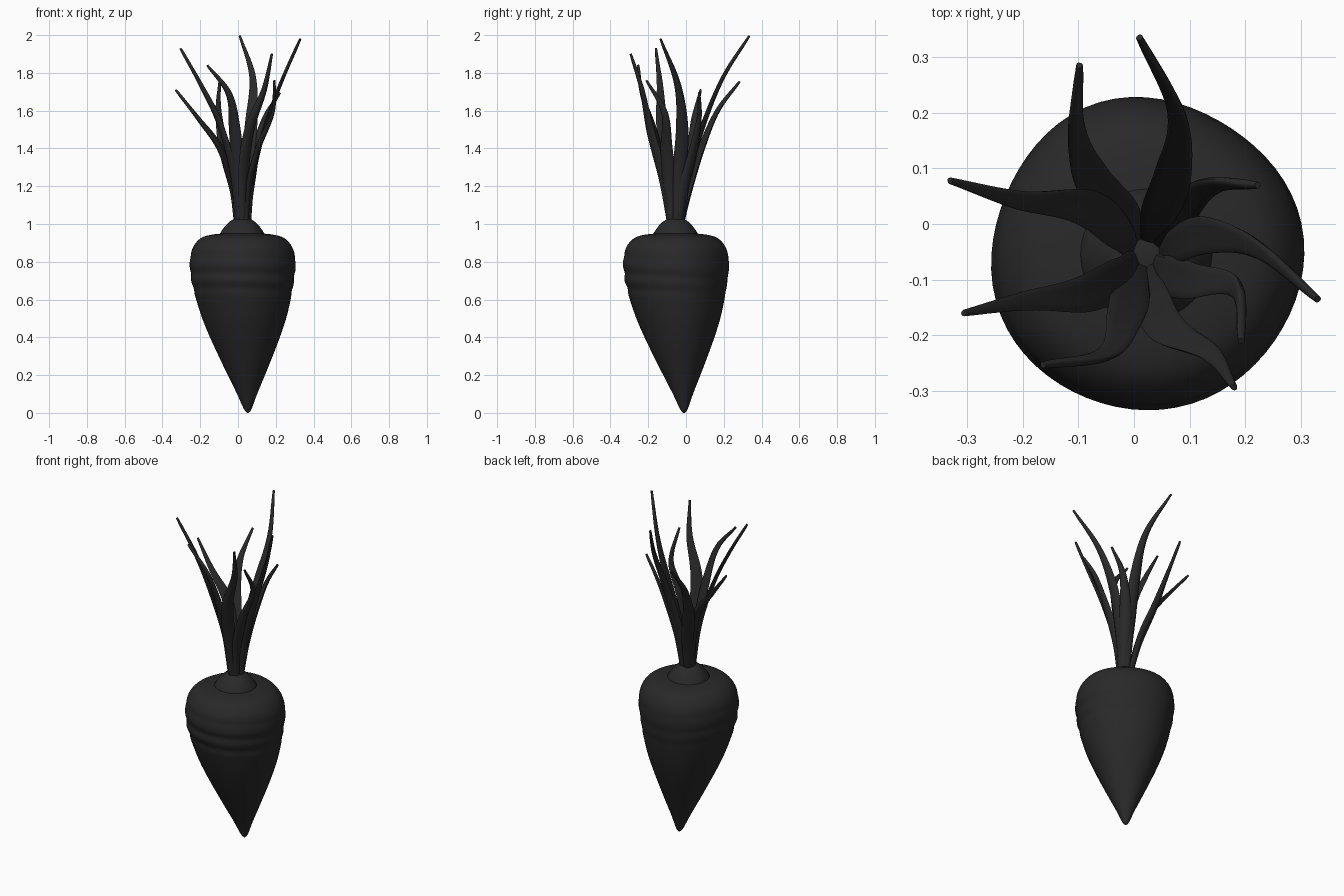
import bpy, bmesh, math
from mathutils import Vector

dark = bpy.data.materials.new("dark_grey")
dark.diffuse_color = (0.022, 0.022, 0.022, 1)


def spline(pts, t):
    """Catmull-Rom through pts, t in 0..1."""
    pts = [Vector(p) for p in pts]
    n = len(pts) - 1
    i = min(int(t * n), n - 1)
    u = t * n - i
    b, c = pts[i], pts[i + 1]
    a = pts[i - 1] if i else 2 * b - c
    d = pts[i + 2] if i + 2 <= n else 2 * c - b
    return 0.5 * (2 * b + (c - a) * u + (2 * a - 5 * b + 4 * c - d) * u**2
                  + (3 * b - a - 3 * c + d) * u**3)


def loft(name, rings):
    """Skin a list of rings and cap both ends."""
    bm = bmesh.new()
    vs = [[bm.verts.new(p) for p in r] for r in rings]
    n = len(vs[0])
    for a, b in zip(vs, vs[1:]):
        for i in range(n):
            j = (i + 1) % n
            bm.faces.new((a[i], a[j], b[j], b[i]))
    bm.faces.new(vs[0][::-1])
    bm.faces.new(vs[-1])
    bmesh.ops.recalc_face_normals(bm, faces=bm.faces)
    me = bpy.data.meshes.new(name)
    bm.to_mesh(me)
    bm.free()
    ob = bpy.data.objects.new(name, me)
    bpy.context.collection.objects.link(ob)
    me.materials.append(dark)
    bpy.ops.object.select_all(action='DESELECT')
    ob.select_set(True)
    bpy.context.view_layer.objects.active = ob
    bpy.ops.object.shade_smooth_by_angle(angle=math.radians(50))
    return ob


# Root: tapered profile (radius, height) with shallow growth rings
CX, CY = 0.022, -0.055
profile = [(0.004, 0), (0.02, 0.02), (0.053, 0.1), (0.098, 0.2), (0.142, 0.3),
           (0.184, 0.4), (0.221, 0.5), (0.249, 0.6), (0.268, 0.68), (0.279, 0.76),
           (0.276, 0.83), (0.257, 0.885), (0.22, 0.925), (0.165, 0.943), (0.08, 0.952)]
rings = []
for k in range(91):
    r, z, _ = spline([(p[0], p[1], 0) for p in profile], k / 90)
    w = max(0, 1 - z / 0.7)
    cx, cy = CX + 0.03 * w, CY + 0.045 * w
    ring = []
    for i in range(64):
        a = math.tau * i / 64
        zz = z + 0.012 * math.sin(a + 0.6)
        dip = sum(d * math.exp(-((zz - g) / 0.022) ** 2)
                  for g, d in ((0.82, 0.007), (0.73, 0.016), (0.65, 0.014)))
        rr = r * (1 + 0.012 * math.cos(4 * a - 1.2) + 0.012 * math.cos(3 * a + 0.5))
        rr *= 1 - dip * (1.2 - 0.7 * math.sin(a))
        ring.append((cx + rr * math.cos(a), cy + rr * math.sin(a), z))
    rings.append(ring)
loft("root", rings)

# Crown: small dome on the root
dome = [(0.122, 0.925), (0.12, 0.945), (0.108, 0.965), (0.09, 0.99),
        (0.07, 1.01), (0.05, 1.024), (0.02, 1.03)]
loft("crown", [[(CX + r * math.cos(math.tau * i / 40), CY + r * math.sin(math.tau * i / 40), z)
                for i in range(40)] for r, z in dome])

# Leaves: centre-line points from base to tip
leaves = [
    [(0.032, -0.025, 1.0), (0.045, 0.02, 1.27), (0.072, 0.1, 1.54), (0.078, 0.2, 1.78), (0.01, 0.335, 1.995)],
    [(0.005, -0.025, 1.0), (-0.025, 0.025, 1.2), (-0.08, 0.09, 1.41), (-0.105, 0.17, 1.6), (-0.098, 0.285, 1.755)],
    [(-0.007, -0.043, 1.0), (-0.035, -0.01, 1.2), (-0.1, 0.035, 1.4), (-0.21, 0.045, 1.555), (-0.33, 0.078, 1.71)],
    [(-0.003, -0.065, 1.0), (-0.03, -0.095, 1.27), (-0.1, -0.13, 1.53), (-0.2, -0.14, 1.74), (-0.305, -0.16, 1.93)],
    [(0.008, -0.08, 1.0), (-0.005, -0.12, 1.27), (-0.02, -0.175, 1.5), (-0.05, -0.235, 1.69), (-0.163, -0.253, 1.84)],
    [(0.055, -0.05, 1.0), (0.08, -0.038, 1.25), (0.14, -0.02, 1.5), (0.225, -0.045, 1.74), (0.33, -0.135, 1.98)],
    [(0.027, -0.085, 1.0), (0.032, -0.13, 1.25), (0.065, -0.195, 1.5), (0.14, -0.235, 1.71), (0.18, -0.293, 1.9)],
    [(0.043, -0.075, 1.0), (0.06, -0.09, 1.2), (0.11, -0.105, 1.4), (0.185, -0.115, 1.59), (0.193, -0.21, 1.76)],
    [(0.048, -0.035, 1.0), (0.067, -0.003, 1.2), (0.095, 0.04, 1.38), (0.145, 0.072, 1.56), (0.222, 0.07, 1.695)],
]
widths = [0.042, 0.056, 0.072, 0.066, 0.045, 0.027, 0.012]
for n, pts in enumerate(leaves):
    out = Vector(pts[3]) - Vector(pts[0])
    out.z = 0
    rings = []
    for k in range(33):
        t = k / 32
        p = spline(pts, t)
        tan = (spline(pts, min(1, t + 0.01)) - spline(pts, max(0, t - 0.01))).normalized()
        side = tan.cross(out).normalized()
        nrm = side.cross(tan)
        if nrm.dot(out) < 0:
            nrm = -nrm
        w = spline([(x, 0, 0) for x in widths], t).x / 2
        h = min(w, 0.013 - 0.005 * t)
        ring = []
        for i in range(12):
            a = math.tau * i / 12
            # edges curl slightly inwards
            curl = 0.25 * w * math.cos(a) ** 2
            ring.append(p + side * w * math.cos(a) + nrm * (h * math.sin(a) - curl))
        rings.append(ring)
    loft(f"leaf_{n + 1}", rings)
